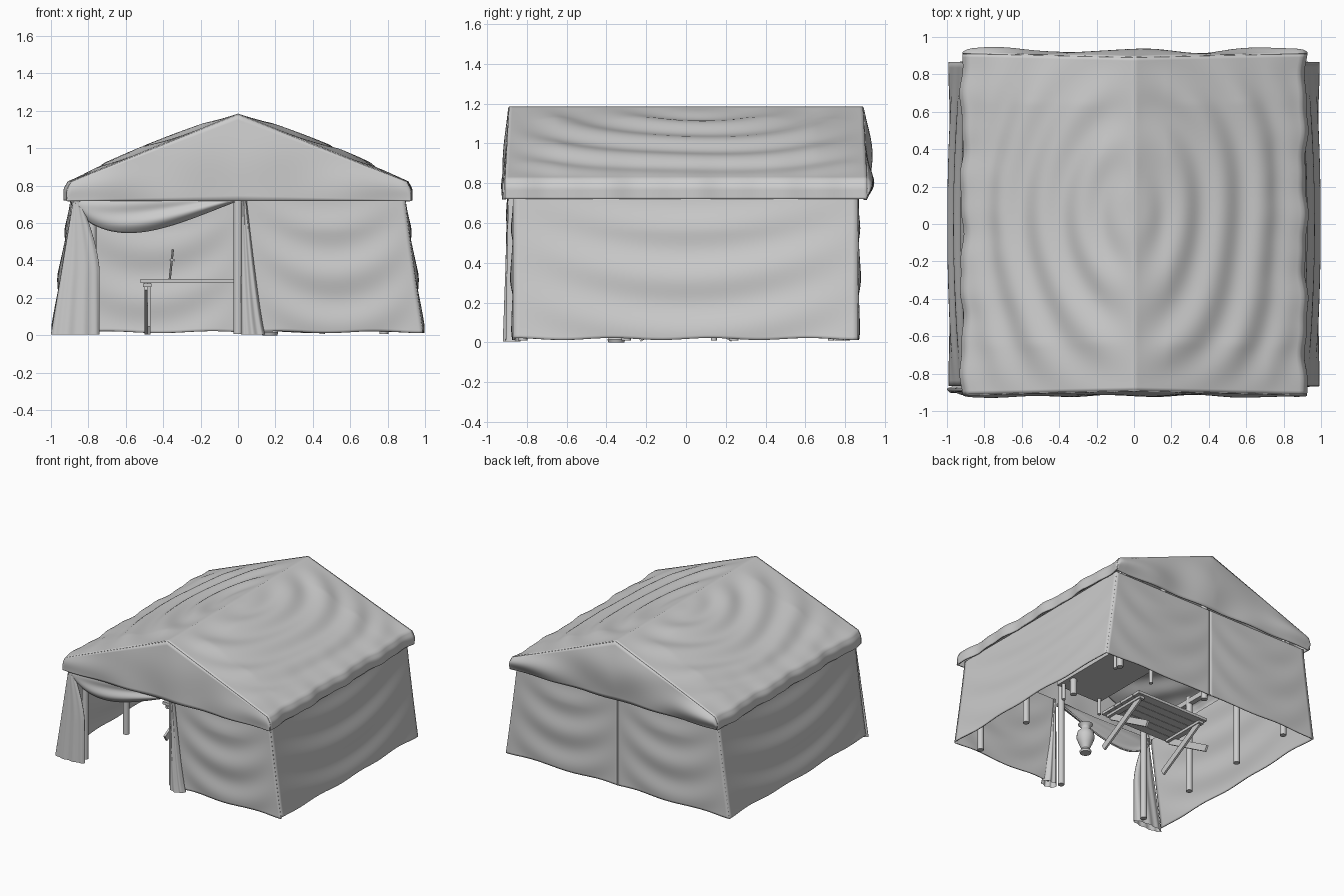
import bpy, bmesh, math
from math import sin, cos, pi
from mathutils import Vector

if "Cube" in bpy.data.objects:
    bpy.data.objects.remove(bpy.data.objects["Cube"])

mat = bpy.data.materials.new("canvas grey")
mat.diffuse_color = (0.6, 0.6, 0.6, 1)
mat.use_nodes = True
mat.node_tree.nodes["Principled BSDF"].inputs["Base Color"].default_value = mat.diffuse_color


def finish(name, bm, thick=0, angle=50):
    bmesh.ops.recalc_face_normals(bm, faces=bm.faces)
    me = bpy.data.meshes.new(name)
    bm.to_mesh(me)
    bm.free()
    ob = bpy.data.objects.new(name, me)
    bpy.context.collection.objects.link(ob)
    me.materials.append(mat)
    if thick:
        m = ob.modifiers.new("thickness", 'SOLIDIFY')
        m.thickness, m.offset = thick, 0
    bpy.context.view_layer.objects.active = ob
    ob.select_set(True)
    bpy.ops.object.shade_smooth_by_angle(angle=math.radians(angle))
    ob.select_set(False)
    return ob


def sheet(name, f, nu, nv, thick=0.008, angle=50):
    """Cloth grid from f(u, v), both 0..1."""
    bm = bmesh.new()
    g = [[bm.verts.new(f(i / nu, j / nv)) for j in range(nv + 1)] for i in range(nu + 1)]
    for i in range(nu):
        for j in range(nv):
            bm.faces.new((g[i][j], g[i + 1][j], g[i + 1][j + 1], g[i][j + 1]))
    bmesh.ops.remove_doubles(bm, verts=bm.verts, dist=0.0005)
    return finish(name, bm, thick, angle)


def place(bm, p, q):
    p, q = Vector(p), Vector(q)
    rot = (q - p).to_track_quat('Z', 'X').to_matrix()
    for v in bm.verts:
        v.co = rot @ v.co + (p + q) / 2


def pole(name, p, q, r, sides=14):
    bm = bmesh.new()
    bmesh.ops.create_cone(bm, cap_ends=True, segments=sides, radius1=r, radius2=r,
                          depth=(Vector(q) - Vector(p)).length)
    place(bm, p, q)
    return finish(name, bm, 0, 40)


def plank(name, p, q, w, d):
    """Box from p to q; w lies in the vertical plane, d is sideways."""
    bm = bmesh.new()
    bmesh.ops.create_cube(bm, size=1)
    l = (Vector(q) - Vector(p)).length
    for v in bm.verts:
        v.co = Vector((v.co.x * w, v.co.y * d, v.co.z * l))
    place(bm, p, q)
    return finish(name, bm, 0, 20)


# roof: two slopes with ring folds and a hanging valance
def roof(u, v):
    s = 2 * u - 1
    a, sg = abs(s), (1 if s >= 0 else -1)
    y = 2 * v - 1
    t = min(a / 0.85, 1)
    x = 0.895 * t
    z = 1.18 - 0.36 * t
    fade = min(1, t * 5) * min(1, (1 - t) * 5) * min(1, (1 - abs(y)) * 3.5)
    r = math.hypot(x, (y * 0.9 - 0.05) / 1.6) + 0.014 * sin(5 * y + 2 * sg)
    off = fade * (0.011 * sin(2 * pi * r / 0.21) + 0.018 * sin(pi * t))
    x, z = x + off * 0.37, z + off * 0.93
    yy = y * (0.89 + 0.02 * t)
    wave = (0.008 * sin(yy * 13 + sg) + 0.004 * sin(yy * 29)) * t ** 6
    if a > 0.85:
        k = (a - 0.85) / 0.15
        z -= 0.1 * k
        x += 0.022 * min(1, 2.5 * k)
    return (sg * (x + wave), yy, z)


sheet("roof_canvas", roof, 120, 100, 0.01, 60)


# gable cloths at both ends, meeting the valance at the corners
def gable(side, foot, bulge):
    def f(u, v):
        top = Vector(roof(u, 0 if side < 0 else 1))
        bot = Vector((top.x, side * (foot + 0.006 * sin(top.x * 14)), 0.718))
        p = top.lerp(bot, v)
        p.y += side * min(1, (1 - abs(2 * u - 1)) * 6) * (
            bulge * sin(pi * v) * (1 + 0.5 * sin(9 * abs(top.x) + 3 * v)))
        return p
    return f


sheet("front_gable", gable(-1, 0.915, 0.008), 80, 16)
sheet("back_gable", gable(1, 0.9, 0.025), 80, 16)


# hanging-fold relief for a wall panel, s = -1..1 across, z = height
def fold(s, z):
    edge = max(0, 1 - s * s) * min(1, max(0, (0.76 - z) / 0.2))
    return edge * (0.009 * sin(2 * pi * (z - 0.2 * s * s) / 0.27 + 0.3)
                   + 0.009 * sin(pi * min(1, z / 0.74)))


def half_width(z):
    return 0.89 + 0.1 * max(0, 1 - z / 0.74) ** 1.1


def wall_z(s, v):
    return 0.017 + 0.005 * sin(s * 11) * (1 - v) + v * 0.715


# side walls
for sg, nm in ((1, "right"), (-1, "left")):
    def side(u, v):
        s = 2 * u - 1
        z = wall_z(s, v)
        return (sg * (half_width(z) + fold(s, z)), s * 0.865, z)
    sheet(nm + "_wall", side, 60, 50)

# back wall in two panels meeting at a centre seam
for sg, nm in ((1, "right"), (-1, "left")):
    def back(u, v):
        z = wall_z(u, v)
        return (sg * u * half_width(z), 0.862 + 0.8 * fold(2 * u - 1, z), z)
    sheet("back_wall_" + nm, back, 40, 50)
pole("back_seam", (0, 0.864, 0.02), (0, 0.864, 0.73), 0.006, 8)


# front right wall with slanted opening edge
def front(u, v):
    z = wall_z(u, v)
    x0 = 0.04 + 0.05 * (1 - v)
    return (x0 + u * (half_width(z) - x0), -0.865 - 0.9 * fold(2 * u - 1, z), z)


sheet("front_wall", front, 45, 50)


# gathered curtains: pleated flattened tubes
def curtain(name, left, right, y, depth, pleats):
    def f(u, v):
        z = 0.004 + v * 0.73
        a, b = left(v), right(v)
        ang = 2 * pi * u
        k = 1 + 0.16 * sin(pleats * ang + 2 * v) * (1 - 0.5 * v)
        return ((a + b) / 2 + (b - a) / 2 * cos(ang) * (0.93 + 0.07 * k),
                y + depth * (1 - 0.5 * v) * sin(ang) * k, z)
    sheet(name, f, 72, 24, 0)


curtain("left_curtain", lambda v: -1.0 + 0.12 * v,
        lambda v: -0.74 - 0.11 * max(0, (v - 0.45) / 0.55) ** 1.6, -0.885, 0.028, 9)
curtain("middle_curtain", lambda v: 0.015 + 0.005 * v,
        lambda v: 0.145 - 0.10 * v ** 0.8, -0.875, 0.04, 7)


# swag tied up over the opening
def swag(u, v):
    d = 0.02 + 0.165 * sin(pi * u ** 0.65)
    return (-0.88 + 0.86 * u,
            -0.865 - 0.03 * sin(pi * v) - 0.012 * sin(v * 9 + u * 2) * sin(pi * u),
            0.735 - d * v)


sheet("swag", swag, 50, 20, 0.01)

# posts and eave beams
for x in (-0.78, 0.78):
    for y in (-0.82, -0.3, 0.24, 0.77):
        pole("side_post", (x, y, 0.008), (x, y, 0.8), 0.024)
    plank("eave_beam", (x, -0.84, 0.76), (x, 0.82, 0.76), 0.04, 0.04)
for y in (-0.83, 0.8):
    pole("centre_post", (0, y, 0.008), (0, y, 1.1), 0.024)
plank("ridge_beam", (0, -0.84, 1.12), (0, 0.82, 1.12), 0.04, 0.04)

# trestle table with crossed legs
for i in range(6):
    y = -0.178 + i * 0.071
    plank("table_slat", (-0.52, y, 0.29), (0.13, y, 0.29), 0.022, 0.068)
for x in (-0.485, 0.08):
    for s in (1, -1):
        plank("table_leg", (x + s * 0.008, -s * 0.24, 0.025), (x + s * 0.008, s * 0.17, 0.265), 0.05, 0.016)
    plank("table_batten", (x, -0.19, 0.268), (x, 0.19, 0.268), 0.02, 0.045)

# slim dagger standing on the table
pole("dagger_blade", (-0.365, 0, 0.3), (-0.348, 0, 0.46), 0.006, 8)
plank("dagger_guard", (-0.365, 0, 0.405), (-0.338, 0, 0.40), 0.01, 0.012)

# cot on short round legs
plank("cot_top", (0.62, 0.1, 0.15), (0.62, 0.78, 0.15), 0.03, 0.4)
for x in (0.45, 0.79):
    for y in (0.14, 0.73):
        pole("cot_leg", (x, y, 0.008), (x, y, 0.14), 0.015, 10)

# vase: lathed profile
prof = [(0.0, 0.0), (0.04, 0.0), (0.045, 0.015), (0.03, 0.035), (0.05, 0.08), (0.068, 0.13),
        (0.06, 0.175), (0.035, 0.2), (0.035, 0.22), (0.055, 0.24), (0.03, 0.225), (0.0, 0.2)]


def vase(u, v):
    r, z = prof[round(v * (len(prof) - 1))]
    return (0.17 + r * cos(2 * pi * u), -0.35 + r * sin(2 * pi * u), z)


sheet("vase", vase, 24, len(prof) - 1, 0, 45)
